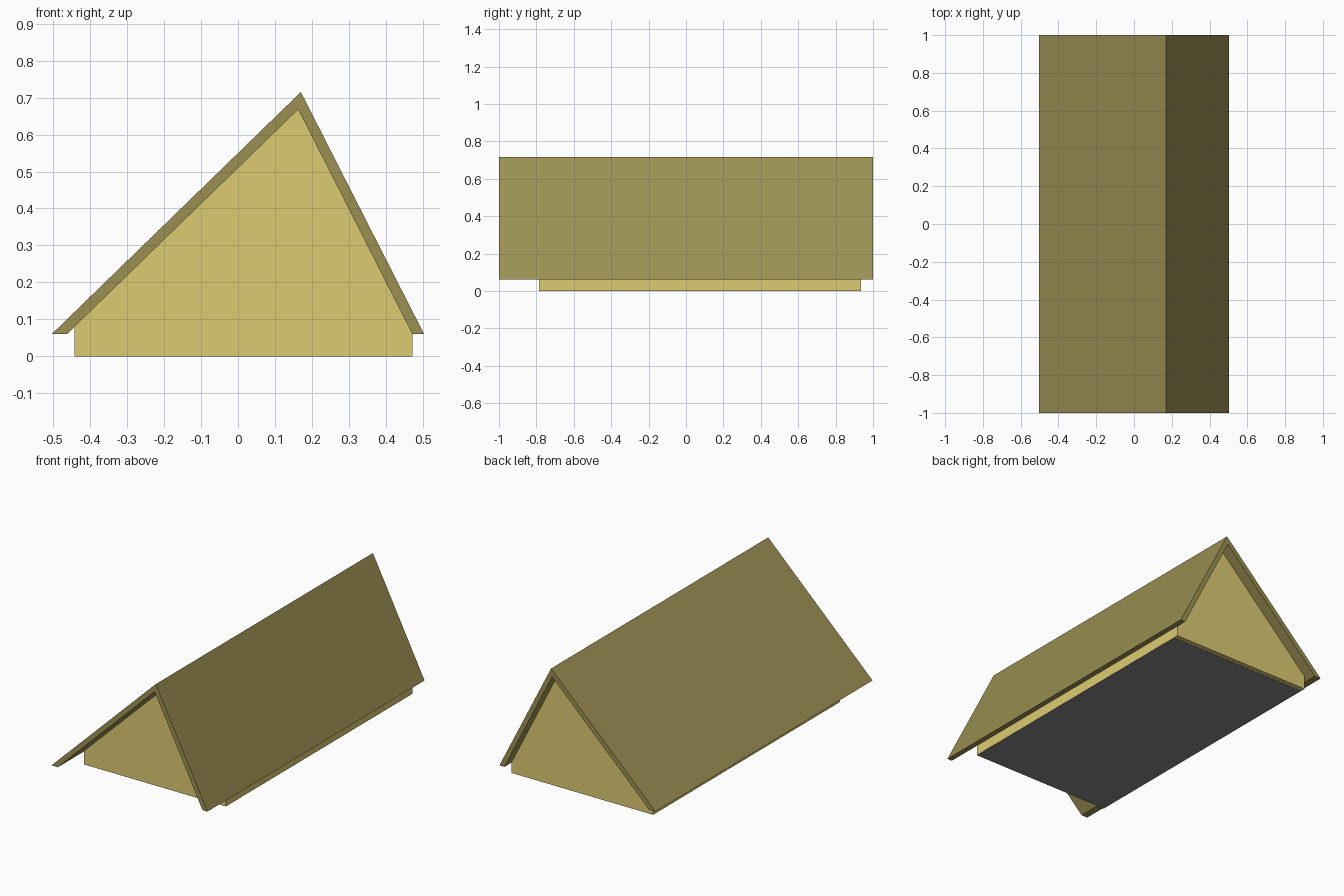
import bpy, bmesh

if "Cube" in bpy.data.objects:
    bpy.data.objects.remove(bpy.data.objects["Cube"])


def material(name, rgb):
    mat = bpy.data.materials.new(name)
    mat.diffuse_color = (*rgb, 1)
    mat.use_nodes = True
    mat.node_tree.nodes["Principled BSDF"].inputs["Base Color"].default_value = mat.diffuse_color
    return mat


def prism(name, profile, y0, y1, mat):
    """Extrude an x-z profile from y0 to y1."""
    bm = bmesh.new()
    face = bm.faces.new([bm.verts.new((x, y0, z)) for x, z in profile])
    out = bmesh.ops.extrude_face_region(bm, geom=[face])
    verts = [v for v in out["geom"] if isinstance(v, bmesh.types.BMVert)]
    bmesh.ops.translate(bm, verts=verts, vec=(0, y1 - y0, 0))
    bmesh.ops.recalc_face_normals(bm, faces=bm.faces)
    mesh = bpy.data.meshes.new(name)
    bm.to_mesh(mesh)
    bm.free()
    mesh.materials.append(mat)
    obj = bpy.data.objects.new(name, mesh)
    bpy.context.collection.objects.link(obj)
    return obj


olive = material("roof_olive", (0.33, 0.28, 0.085))
yellow = material("wall_yellow", (0.73, 0.60, 0.17))
grey = material("floor_grey", (0.25, 0.25, 0.25))

# Roof: lopsided folded slab with level eaves
prism("roof", [(-0.503, 0.061), (0.17, 0.715), (0.503, 0.061),
               (0.471, 0.061), (0.163, 0.668), (-0.462, 0.061)], -1, 1, olive)

# Gabled walls, tucked slightly into the roof
prism("gabled_walls", [(-0.442, 0.001), (0.472, 0.001), (0.472, 0.066),
                       (0.164, 0.676), (-0.442, 0.088)], -0.785, 0.935, yellow)

# Floor plate, stopping short of the back wall
prism("floor", [(-0.441, 0), (0.471, 0), (0.471, 0.01), (-0.441, 0.01)],
      -0.784, 0.905, grey)
